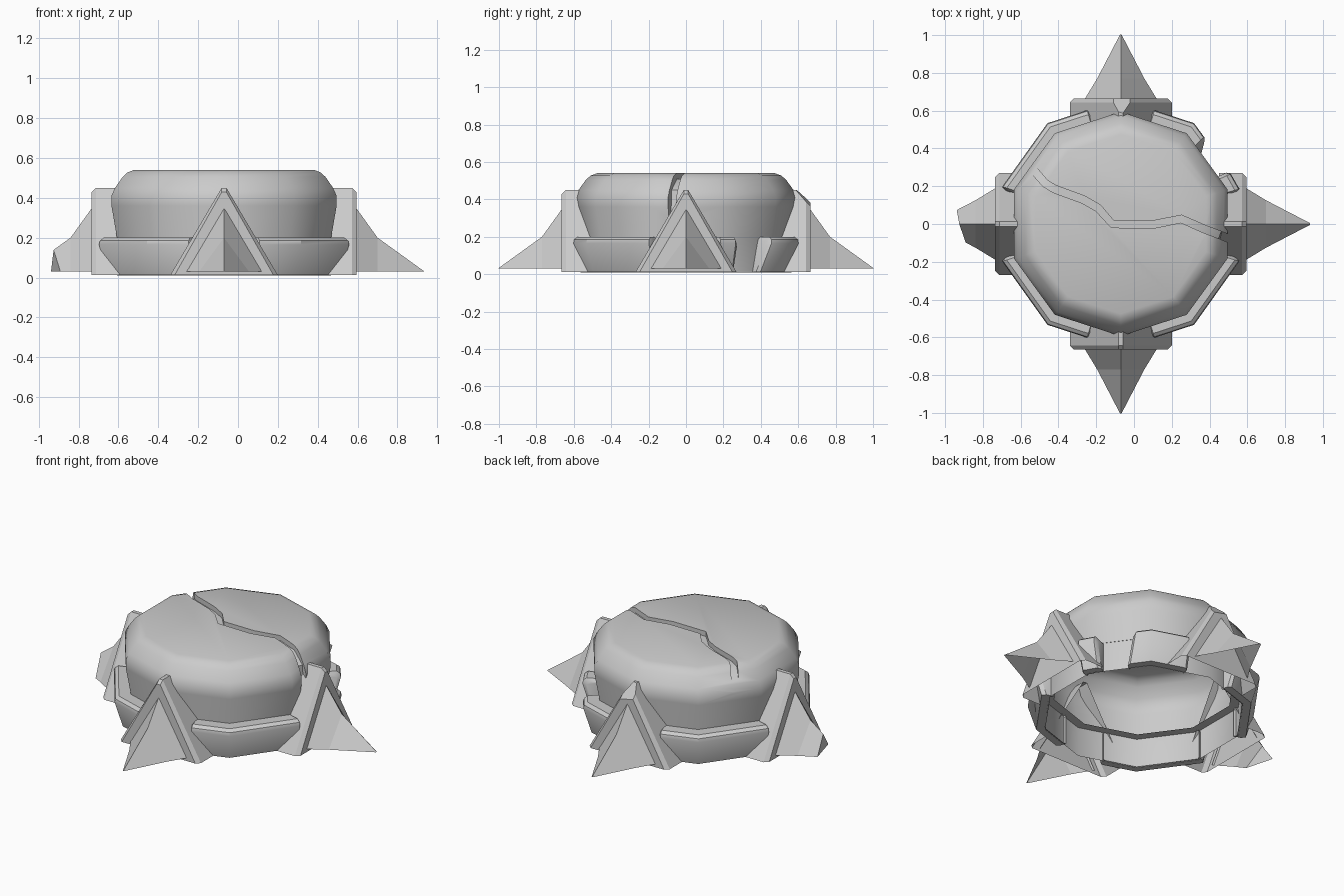
import bpy, bmesh, math
from mathutils import Vector

if "Cube" in bpy.data.objects:
    bpy.data.objects.remove(bpy.data.objects["Cube"])

CX = -0.07            # axis of the ten-sided body
SIDES = 10


def make(name, verts, faces):
    me = bpy.data.meshes.new(name)
    me.from_pydata([tuple(v) for v in verts], [], faces)
    bm = bmesh.new()
    bm.from_mesh(me)
    bmesh.ops.recalc_face_normals(bm, faces=bm.faces)
    bm.to_mesh(me)
    bm.free()
    ob = bpy.data.objects.new(name, me)
    bpy.context.collection.objects.link(ob)
    return ob


def smooth(ob, angle=40):
    bpy.ops.object.select_all(action='DESELECT')
    ob.select_set(True)
    bpy.context.view_layer.objects.active = ob
    bpy.ops.object.shade_smooth_by_angle(angle=math.radians(angle))


def skin(rings, closed):
    """Join equal-length rings of points with quads."""
    n = len(rings[0])
    verts = [p for r in rings for p in r]
    faces = []
    for i in range(len(rings) - 1):
        for j in range(n if closed else n - 1):
            k = (j + 1) % n
            faces.append((i*n + j, i*n + k, (i+1)*n + k, (i+1)*n + j))
    return verts, faces


def polar(r, deg, z):
    a = math.radians(deg)
    return (CX + r*math.cos(a), r*math.sin(a), z)


def decagon(r, z):
    return [polar(r, 18 + 36*i, z) for i in range(SIDES)]


def cut(ob, co, no):
    """Slice off the part on the positive side of a plane and cap it."""
    bm = bmesh.new()
    bm.from_mesh(ob.data)
    g = bm.verts[:] + bm.edges[:] + bm.faces[:]
    res = bmesh.ops.bisect_plane(bm, geom=g, plane_co=co, plane_no=no, clear_outer=True)
    edges = [e for e in res['geom_cut'] if isinstance(e, bmesh.types.BMEdge)]
    bmesh.ops.contextual_create(bm, geom=edges)
    bm.to_mesh(ob.data)
    bm.free()


# body: ten-sided drum with rounded shoulder
profile = [(.565, .01), (.565, .2), (.594, .36), (.594, .41), (.575, .45),
           (.535, .505), (.51, .527), (.475, .54)]
v, f = skin([decagon(r, z) for r, z in profile], True)
f += [tuple(range(SIDES)), tuple(range(len(v) - SIDES, len(v)))]
body = make("body", v, f)

# crack cutter: ribbon following the crack over the top and down both sides
path = [(-.70, .43, .2), (-.558, .313, .2), (-.548, .305, .45), (-.47, .215, .505),
        (-.42, .185, .51), (-.27, .13, .51), (-.19, .085, .51), (-.115, 0, .51),
        (.1, -.003, .51), (.25, .027, .51), (.38, -.03, .51), (.455, -.058, .45),
        (.465, -.062, .3), (.62, -.125, .3)]
rings = []
for i, p in enumerate(path):
    a, b = path[max(i - 1, 0)], path[min(i + 1, len(path) - 1)]
    d = Vector((b[0] - a[0], b[1] - a[1])).normalized()
    nx, ny = -d.y*.02, d.x*.02
    rings.append([(p[0] + nx, p[1] + ny, p[2]), (p[0] - nx, p[1] - ny, p[2]),
                  (p[0] - nx, p[1] - ny, .65), (p[0] + nx, p[1] + ny, .65)])
v, f = skin(rings, True)
f += [(0, 1, 2, 3), tuple(range(len(v) - 4, len(v)))]
crack = make("crack_cutter", v, f)
mod = body.modifiers.new("crack", 'BOOLEAN')
mod.operation, mod.solver, mod.object = 'DIFFERENCE', 'EXACT', crack
bpy.context.view_layer.update()
carved = bpy.data.meshes.new_from_object(body.evaluated_get(bpy.context.evaluated_depsgraph_get()))
body.modifiers.clear()
body.data = carved
bpy.data.objects.remove(crack)

# open the underside of the body
bm = bmesh.new()
bm.from_mesh(body.data)
under = [q for q in bm.faces if q.calc_center_median().z < .02]
bmesh.ops.delete(bm, geom=under, context='FACES')
bm.to_mesh(body.data)
bm.free()
smooth(body)

# ledge inside the body
v, f = skin([decagon(.567, .19), decagon(.51, .19)], True)
make("inner_ledge", v, f)

# base band: four bevelled segments, one of them broken
BAND = [(.56, .012), (.612, .012), (.66, .165), (.655, .185), (.635, .2), (.55, .2)]


def band_point(r, z, deg):
    off = (deg + 18) % 36 - 18
    return polar(r*math.cos(math.radians(18))/math.cos(math.radians(off)), deg, z)


def band(name, a0, a1, slant0=0, slant1=0):
    mids = [c for c in range(-18, 400, 36) if a0 + 3 < c < a1 - 3]
    stations = [(a0, .018, slant0), (a0 + 1.5, 0, slant0)] + [(c, 0, 0) for c in mids]
    stations += [(a1 - 1.5, 0, slant1), (a1, .018, slant1)]
    rings = [[band_point(max(r - s, .55), max(z - s, .012), a + sl*z/.2) for r, z in BAND]
             for a, s, sl in stations]
    v, f = skin(rings, False)
    n = len(BAND)
    f += [tuple(range(n)), tuple(range(len(v) - n, len(v)))]
    smooth(make(name, v, f), 35)


band("band_front_left", 196, 255)
band("band_front_right", 285, 344)
band("band_back_left", 105, 164)
band("band_back_right", 41, 75, slant0=4)
band("band_fragment", 15, 26)


# triangular brackets and kinked spikes on four sides
def local(deg, r, u, z):
    a = math.radians(deg)
    return (CX + r*math.cos(a) - u*math.sin(a), r*math.sin(a) + u*math.cos(a), z)


def bracket(name, deg, back):
    def tri(r, s):
        return [local(deg, r, u, z) for u, z in
                ((-.27 + s, .012), (-.012, .45 - s), (.012, .45 - s), (.27 - s, .012))]
    v, f = skin([tri(back, 0), tri(.642, 0), tri(.665, .022)], False)
    f.append((8, 9, 10, 11))
    return make(name, v, f)


def spike(name, deg):
    def tri(r, h, z):
        return [local(deg, r, u, w) for u, w in ((-h, .03), (0, z), (h, .03))]
    v, f = skin([tri(.655, .195, .36), tri(.77, .125, .2), tri(1.003, .004, .032)], False)
    f.append((6, 7, 8))
    return make(name, v, f)


parts = {}
for side, deg, back in (("right", 0, .52), ("back", 90, .5), ("left", 180, .52), ("front", 270, .5)):
    parts["b_" + side] = bracket("bracket_" + side, deg, back)
    parts["s_" + side] = spike("spike_" + side, deg)

# broken left spike tip and chipped back bracket
a, b, c = Vector((-.94, .08, .03)), Vector((-.925, 0, .137)), Vector((-.892, -.095, .03))
no = (b - a).cross(c - a)
cut(parts["s_left"], a, no if no.x < 0 else -no)
cut(parts["b_back"], (CX, .63, .41), (.15, .7, .7))
